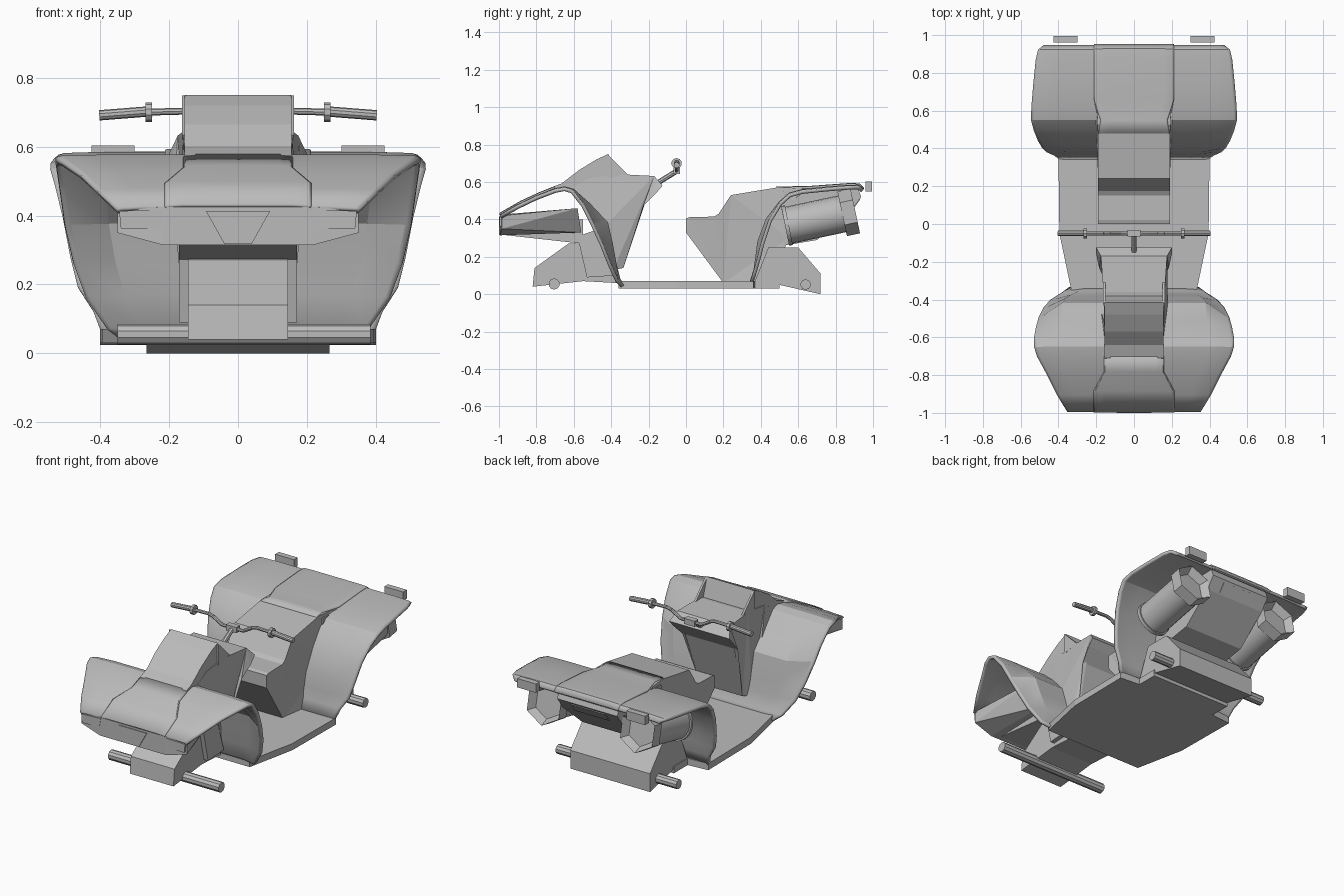
import bpy, bmesh, math
from mathutils import Vector

cube = bpy.data.objects.get("Cube")
if cube:
    bpy.data.objects.remove(cube, do_unlink=True)

grey = bpy.data.materials.new("plain grey")
grey.use_nodes = True
grey.diffuse_color = (0.5, 0.5, 0.5, 1)
grey.node_tree.nodes["Principled BSDF"].inputs["Base Color"].default_value = (0.5, 0.5, 0.5, 1)


def finish(name, bm, smooth=False):
    bmesh.ops.recalc_face_normals(bm, faces=bm.faces)
    mesh = bpy.data.meshes.new(name)
    bm.to_mesh(mesh)
    bm.free()
    mesh.materials.append(grey)
    ob = bpy.data.objects.new(name, mesh)
    bpy.context.collection.objects.link(ob)
    if smooth:
        bpy.ops.object.select_all(action='DESELECT')
        ob.select_set(True)
        bpy.context.view_layer.objects.active = ob
        bpy.ops.object.shade_smooth_by_angle(angle=math.radians(20))
    return ob


def prism(name, profile, x=0):
    """Side profile of (y, z, half width) spanned between both sides."""
    bm = bmesh.new()
    left = [bm.verts.new((x + w, y, z)) for y, z, w in profile]
    right = [bm.verts.new((x - w, y, z)) for y, z, w in profile]
    n = len(profile)
    for i in range(n):
        j = (i + 1) % n
        bm.faces.new((left[i], left[j], right[j], right[i]))
    caps = [bm.faces.new(left), bm.faces.new(right[::-1])]
    bmesh.ops.triangulate(bm, faces=caps)
    return finish(name, bm)


def flat(profile, w):
    return [(y, z, w) for y, z in profile]


def sheet(name, stations, lip, thick):
    """Bent panel through (y, z, half width, middle shift in y) stations with drooping edges."""
    bm = bmesh.new()
    rows = []
    for y, z, w, shift in stations:
        cols = ((-1, lip, 0), (-.97, lip * .4, 0), (-.75, 0, shift),
                (.75, 0, shift), (.97, lip * .4, 0), (1, lip, 0))
        rows.append([bm.verts.new((w * u, y + s, z - d)) for u, d, s in cols])
    for a, b in zip(rows, rows[1:]):
        for i in range(len(a) - 1):
            bm.faces.new((a[i], a[i + 1], b[i + 1], b[i]))
    ob = finish(name, bm, True)
    mod = ob.modifiers.new("thickness", 'SOLIDIFY')
    mod.thickness = thick
    mod.offset = 0
    return ob


def rod(name, a, b, r, sides=12, recess=0, smooth=True):
    """Cylinder from a to b, with an optional hollow at b."""
    a, b = Vector(a), Vector(b)
    bm = bmesh.new()
    bmesh.ops.create_cone(bm, cap_ends=True, segments=sides, radius1=r, radius2=r,
                          depth=(b - a).length)
    if recess:
        bm.normal_update()
        cap = max(bm.faces, key=lambda f: f.calc_center_median().z)
        bmesh.ops.inset_individual(bm, faces=[cap], thickness=r * .25)
        for v in cap.verts:
            v.co.z -= recess
    bm.transform((b - a).to_track_quat('Z', 'Y').to_matrix().to_4x4())
    bmesh.ops.translate(bm, verts=bm.verts, vec=(a + b) / 2)
    return finish(name, bm, smooth)


def hull(name, points):
    """Convex body from points mirrored across x."""
    bm = bmesh.new()
    for x, y, z in points:
        for s in (-1, 1):
            bm.verts.new((s * x, y, z))
    bmesh.ops.convex_hull(bm, input=bm.verts)
    return finish(name, bm)


def slab(name, outline, axis, lo, hi):
    """Flat outline extruded along y or z."""
    bm = bmesh.new()
    def at(p, d):
        return (p[0], d, p[1]) if axis == 'y' else (p[0], p[1], d)
    low = [bm.verts.new(at(p, lo)) for p in outline]
    top = [bm.verts.new(at(p, hi)) for p in outline]
    bm.faces.new(low)
    bm.faces.new(top)
    for i in range(len(outline)):
        j = (i + 1) % len(outline)
        bm.faces.new((low[i], low[j], top[j], top[i]))
    return finish(name, bm)


def mirrored(half):
    return half + [(-x, v) for x, v in reversed(half)]


# Footboard
slab("footboard", mirrored([(.33, -.36), (.395, -.05), (.4, .36), (.27, .37), (.27, .5)]),
     'z', .03, .07)

# Front fender, with the middle pushed back into a footwell, and its raised middle
sheet("front_fender", [(-.99, .42, .35, 0), (-.9, .472, .405, 0), (-.8, .52, .455, 0),
                       (-.7, .558, .51, 0), (-.65, .568, .527, 0), (-.61, .556, .528, .005),
                       (-.55, .48, .517, .03), (-.5, .38, .503, .075), (-.45, .27, .478, .05),
                       (-.41, .17, .442, .028), (-.37, .08, .38, .01), (-.34, .05, .34, 0)],
      .008, .018)
sheet("hood_ridge", [(-.995, .428, .21, 0), (-.88, .494, .21, 0), (-.78, .54, .155, 0),
                     (-.7, .572, .155, 0)], .006, .014)

# Nose with keel, grille panel and headlights
hull("nose", [(.22, -.995, .315), (.35, -.985, .35), (.35, -.985, .42), (.21, -.995, .425),
              (.2, -.56, .33), (.28, -.58, .46)])
prism("nose_keel", flat([(-.985, .318), (-.55, .27), (-.55, .4), (-.985, .4)], .172))
slab("grille_panel", mirrored([(.04, .318), (.093, .413)]), 'y', -1, -.994)
for side, s in (("left", 1), ("right", -1)):
    slab(side + "_headlight", [(s * x, z) for x, z in
         ((.225, .362), (.34, .362), (.345, .413), (.215, .418))], 'y', -.996, -.985)

# Hood, cockpit fins and dash column
prism("hood", flat([(-.72, .55), (-.71, .575), (-.64, .602), (-.57, .665), (-.48, .72),
                    (-.415, .75), (-.38, .64), (-.4, .56)], .155))
for side, s in (("left", 1), ("right", -1)):
    prism(side + "_cockpit_fin", flat([(-.42, .748), (-.38, .71), (-.31, .64), (-.42, .62)], .006),
          s * .157)
prism("dash_column", [(-.62, .565, .155), (-.52, .62, .158), (-.36, .642, .162), (-.17, .632, .175),
                      (-.125, .58, .2), (-.16, .54, .2), (-.23, .47, .185), (-.335, .14, .14),
                      (-.39, .13, .16), (-.45, .35, .18)])

# Front frame and axle
prism("front_frame", flat([(-.82, .04), (-.81, .14), (-.63, .27), (-.56, .275), (-.38, .1),
                           (-.37, .06), (-.55, .07)], .145))
prism("front_bulkhead", flat([(-.58, .31), (-.46, .35), (-.38, .1), (-.53, .09)], .172))
rod("front_axle", (-.35, -.705, .055), (.385, -.705, .055), .03, 10)

# Seat with backrest
prism("seat", [(0, .33, .19), (0, .405, .19), (.02, .412, .19), (.15, .415, .19), (.175, .43, .19),
               (.24, .53, .19), (.5, .573, .19), (.65, .565, .2), (.55, .3, .2),
               (.45, .05, .2), (.2, .06, .16)])

# Rear fender with raised middle
sheet("rear_fender", [(.345, .05, .39, 0), (.37, .13, .42, 0), (.39, .2, .465, -.01),
                      (.41, .28, .485, -.02), (.45, .4, .508, -.015), (.505, .49, .53, 0),
                      (.555, .535, .543, 0), (.62, .553, .541, 0), (.75, .566, .53, 0),
                      (.87, .576, .518, 0), (.92, .577, .505, 0), (.942, .56, .475, 0)], .008, .018)
sheet("tail_panel", [(.48, .57, .185, 0), (.55, .57, .175, 0), (.66, .572, .21, 0),
                     (.88, .588, .21, 0), (.925, .586, .21, 0), (.948, .563, .21, 0)], .004, .014)
for side, s in (("left", 1), ("right", -1)):
    bm = bmesh.new()
    pts = [bm.verts.new((s * x, y, z)) for x, y, z in
           ((.17, .5, .565), (.18, .68, .575), (.215, .66, .565), (.19, .5, .46))]
    bmesh.ops.convex_hull(bm, input=pts)
    finish(side + "_seat_gusset", bm)

# Tail housing and plate
prism("tail_housing", flat([(.52, .55), (.92, .565), (.937, .52), (.885, .45), (.7, .29),
                            (.52, .26)], .2))
prism("tail_plate", flat([(.927, .511), (.932, .507), (.894, .455), (.889, .459)], .115))

# Rear frame and axle
prism("rear_frame", flat([(.36, .05), (.5, .05), (.72, 0), (.72, .11), (.6, .25), (.44, .25)],
                         .265))
rod("rear_axle", (-.4, .64, .052), (.4, .64, .052), .028, 10)

# Exhausts and tail lights
for side, s in (("left", 1), ("right", -1)):
    x = s * .31
    rod(side + "_exhaust", (x, .53, .365), (x, .85, .433), .1, 20)
    rod(side + "_exhaust_tip", (x, .835, .43), (x, .905, .445), .122, 6, .045, False)
    rod(side + "_exhaust_collar", (x, .53, .365), (x, .55, .369), .108, 20)
    slab(side + "_tail_light", [(s * .3, .96), (s * .425, .96), (s * .425, .995), (s * .3, .995)],
         'z', .55, .603)

# Handlebar, grips and stem
path = [(0, .66), (.07, .66), (.13, .695), (.16, .703), (.27, .7)]
for side, s in (("left", 1), ("right", -1)):
    for (x1, z1), (x2, z2) in zip(path, path[1:]):
        rod(side + "_handlebar", (s * x1, -.05, z1), (s * x2, -.05, z2), .01, 8)
    rod(side + "_grip", (s * .25, -.05, .703), (s * .403, -.05, .691), .015, 10)
    rod(side + "_grip_collar", (s * .25, -.05, .7), (s * .268, -.05, .7), .028, 10)
rod("steering_stem", (0, -.16, .59), (0, -.05, .658), .014, 8)
slab("handlebar_clamp", mirrored([(.035, -.066), (.035, -.032)]), 'z', .643, .677)
